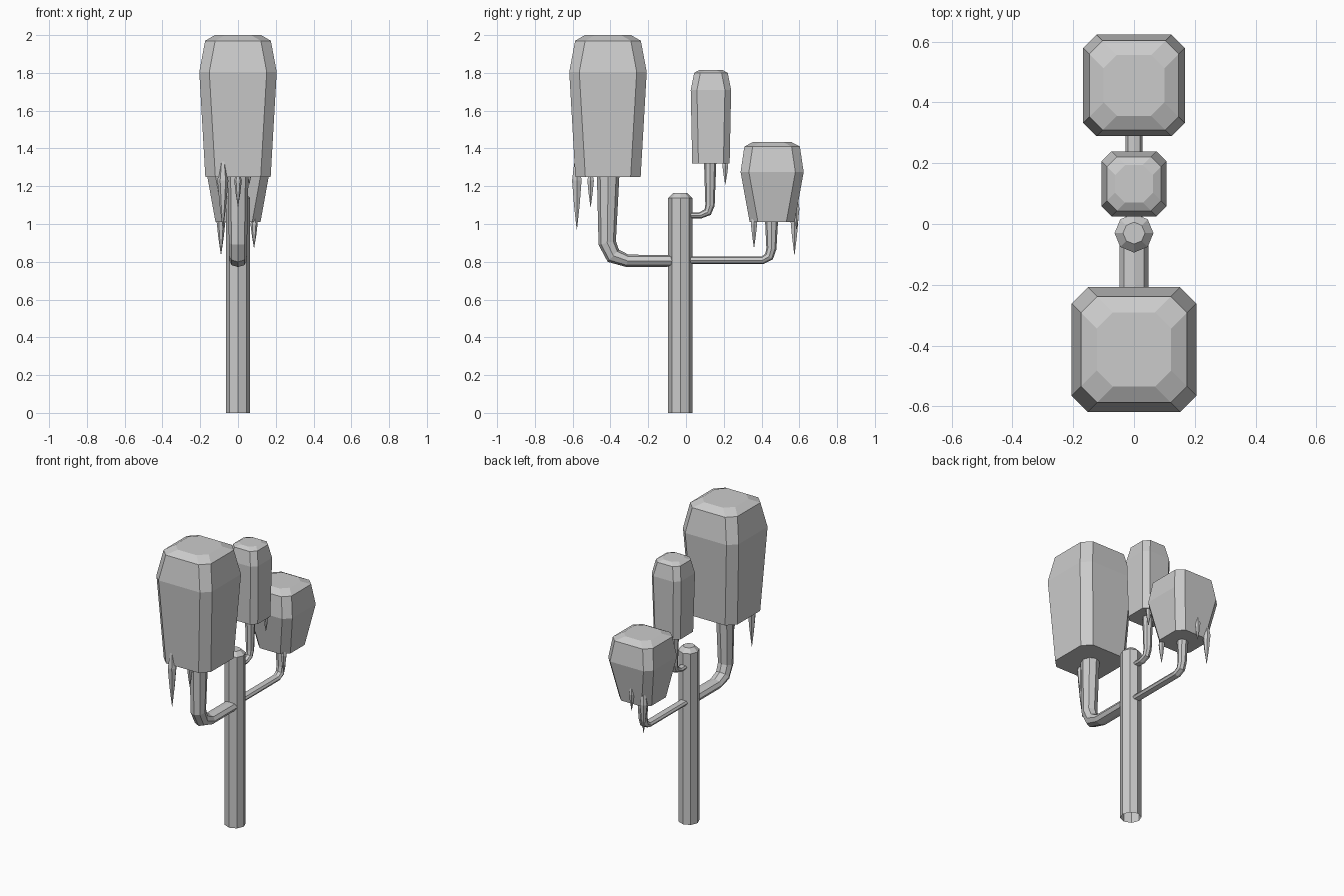
import bpy, bmesh
from math import sin, cos, pi
from mathutils import Vector

if "Cube" in bpy.data.objects:
    bpy.data.objects.remove(bpy.data.objects["Cube"])


def loft(name, rings, cap_start=True, cap_end=True):
    """Skin a list of equal-length rings into a flat-shaded object."""
    bm = bmesh.new()
    loops = [[bm.verts.new(p) for p in ring] for ring in rings]
    n = len(loops[0])
    for a, b in zip(loops, loops[1:]):
        for i in range(n):
            j = (i + 1) % n
            bm.faces.new((a[i], a[j], b[j], b[i]))
    if cap_start:
        bm.faces.new(loops[0][::-1])
    if cap_end:
        bm.faces.new(loops[-1])
    bmesh.ops.recalc_face_normals(bm, faces=bm.faces)
    mesh = bpy.data.meshes.new(name)
    bm.to_mesh(mesh)
    bm.free()
    ob = bpy.data.objects.new(name, mesh)
    bpy.context.collection.objects.link(ob)
    return ob


def circle(x, y, z, r, sides):
    return [(x + r * cos(2 * pi * i / sides), y + r * sin(2 * pi * i / sides), z)
            for i in range(sides)]


def chamfered_square(y, z, h, c):
    k = h - c
    return [(px, y + py, z) for px, py in
            ((h, -k), (h, k), (k, h), (-k, h), (-h, k), (-h, -k), (-k, -h), (k, -h))]


def foliage(name, y, chamfer, levels):
    loft(name, [chamfered_square(y, z, h, chamfer) for z, h in levels])


def branch(name, points):
    """Sweep an oval along a path in the YZ plane; points are y, z, width, thickness."""
    path = [Vector((0, p[0], p[1])) for p in points]
    rings = []
    for i, (p, (_, _, w, t)) in enumerate(zip(path, points)):
        d = Vector()
        if i > 0:
            d += (p - path[i - 1]).normalized()
        if i < len(path) - 1:
            d += (path[i + 1] - p).normalized()
        d.normalize()
        nrm = Vector((0, -d.z, d.y))
        rings.append([p + Vector((w * cos(a), 0, 0)) + nrm * t * sin(a)
                      for a in (2 * pi * k / 8 for k in range(8))])
    loft(name, rings)


def spike(name, x, y, top, wide, tip, r):
    loft(name, [circle(x, y, top, r * 0.3, 6), circle(x, y, wide, r, 6),
                circle(x, y, (wide + tip) / 2, r * 0.6, 6),
                circle(x, y, tip, 0.001, 6)])


# Trunk, open underneath
loft("trunk", [circle(0, -0.03, z, r, 8) for z, r in
               ((0, 0.064), (1.138, 0.064), (1.165, 0.036))], cap_start=False)

# Branches
branch("front_branch", [(-0.04, 0.805, 0.047, 0.031), (-0.31, 0.805, 0.047, 0.033),
                        (-0.385, 0.832, 0.047, 0.044), (-0.417, 0.90, 0.048, 0.047),
                        (-0.412, 1.27, 0.056, 0.06)])
branch("back_branch", [(-0.02, 0.808, 0.028, 0.019), (0.405, 0.808, 0.028, 0.02),
                       (0.44, 0.828, 0.028, 0.025), (0.452, 0.87, 0.028, 0.027),
                       (0.453, 1.03, 0.035, 0.035)])
branch("upper_branch", [(-0.01, 1.045, 0.024, 0.015), (0.075, 1.045, 0.024, 0.017),
                        (0.115, 1.063, 0.024, 0.022), (0.127, 1.10, 0.025, 0.025),
                        (0.128, 1.34, 0.033, 0.033)])

# Foliage blocks
foliage("front_foliage", -0.413, 0.053,
        ((1.25, 0.173), (1.805, 0.205), (1.97, 0.174), (2.0, 0.122)))
foliage("upper_foliage", 0.132, 0.033,
        ((1.32, 0.099), (1.71, 0.107), (1.80, 0.089), (1.815, 0.062)))
foliage("back_foliage", 0.456, 0.044,
        ((1.01, 0.119), (1.275, 0.167), (1.41, 0.147), (1.435, 0.1)))

# Hanging spikes
spike("front_spike_long", -0.08, -0.578, 1.37, 1.23, 0.97, 0.029)
spike("front_spike_short", 0.0, -0.505, 1.29, 1.23, 1.09, 0.02)
spike("upper_spike", 0.06, 0.208, 1.38, 1.31, 1.21, 0.018)
spike("back_spike_inner", 0.085, 0.36, 1.08, 1.0, 0.875, 0.019)
spike("back_spike_long", -0.09, 0.574, 1.13, 1.03, 0.838, 0.025)
spike("back_spike_short", -0.01, 0.585, 1.16, 1.08, 0.97, 0.018)
